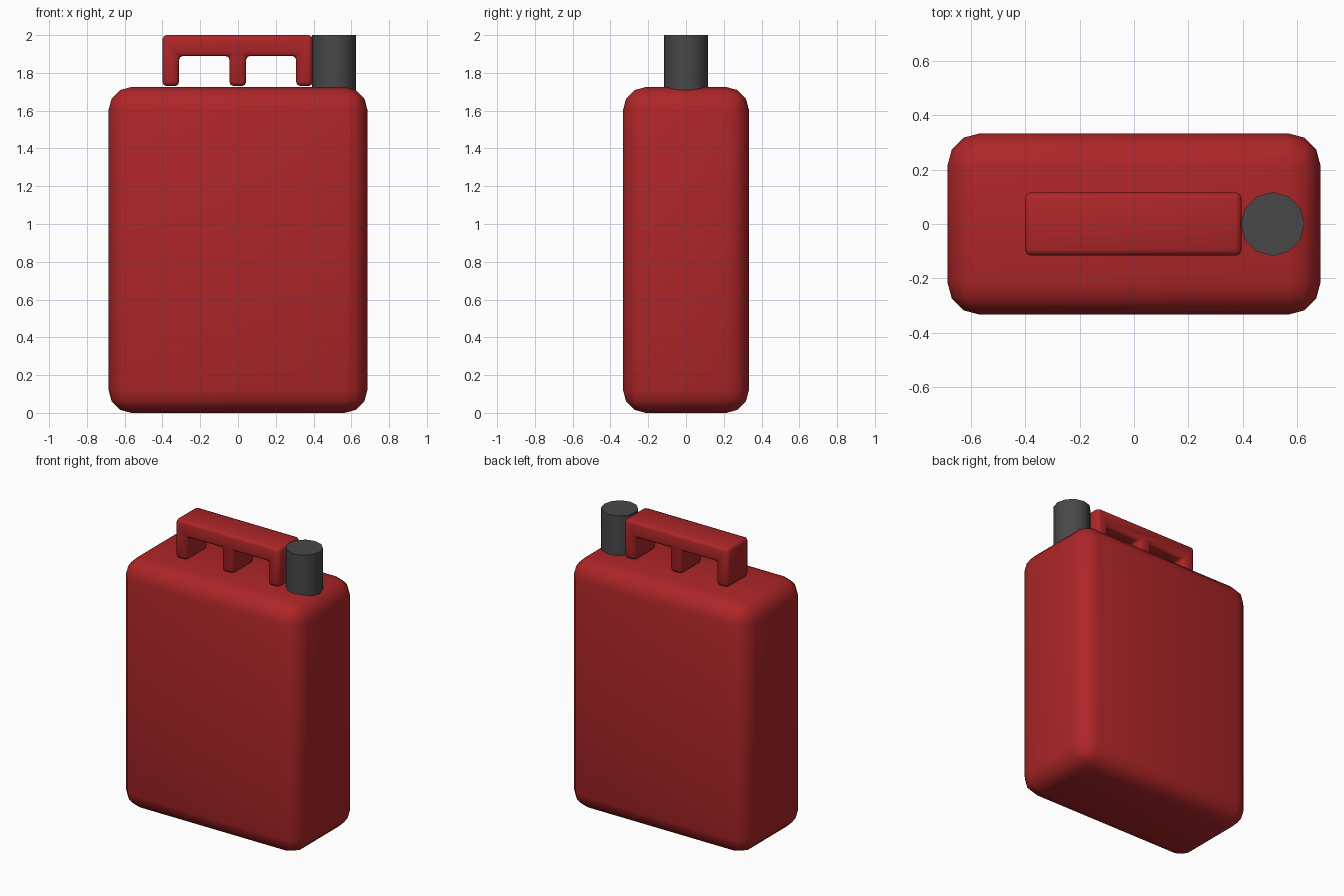
import bpy
import bmesh
import math

cube = bpy.data.objects.get("Cube")
if cube:
    bpy.data.objects.remove(cube, do_unlink=True)


def material(name, rgb):
    mat = bpy.data.materials.new(name)
    mat.use_nodes = True
    mat.diffuse_color = (*rgb, 1)
    mat.node_tree.nodes["Principled BSDF"].inputs["Base Color"].default_value = (*rgb, 1)
    return mat


RED = material("red plastic", (0.42, 0.019, 0.021))
GREY = material("dark grey plastic", (0.065, 0.065, 0.065))


def finish(obj, name, mat, angle, bevel=0, segments=3):
    obj.name = obj.data.name = name
    obj.data.materials.append(mat)
    bpy.ops.object.select_all(action="DESELECT")
    obj.select_set(True)
    bpy.context.view_layer.objects.active = obj
    if bevel:
        mod = obj.modifiers.new("rounded edges", "BEVEL")
        mod.width = bevel
        mod.segments = segments
        mod.limit_method = "ANGLE"
        bpy.ops.object.modifier_apply(modifier=mod.name)
    bpy.ops.object.shade_smooth_by_angle(angle=math.radians(angle))


# Rounded can body
bpy.ops.mesh.primitive_cube_add(size=1, location=(0, 0, 0.8625))
body = bpy.context.object
body.scale = (1.37, 0.666, 1.725)
bpy.ops.object.transform_apply(location=False, rotation=False, scale=True)
finish(body, "can_body", RED, 60, bevel=0.12)

# Three-legged handle: comb-shaped profile extruded through its depth
foot, under, top = 1.73, 1.89, 2.0
profile = [(-0.4, top), (-0.4, foot), (-0.312, foot), (-0.312, under),
           (-0.045, under), (-0.045, foot), (0.043, foot), (0.043, under),
           (0.308, under), (0.308, foot), (0.395, foot), (0.395, top)]
bm = bmesh.new()
face = bm.faces.new([bm.verts.new((x, -0.116, z)) for x, z in profile])
result = bmesh.ops.extrude_face_region(bm, geom=[face])
moved = [v for v in result["geom"] if isinstance(v, bmesh.types.BMVert)]
bmesh.ops.translate(bm, verts=moved, vec=(0, 0.232, 0))
bmesh.ops.recalc_face_normals(bm, faces=bm.faces)
mesh = bpy.data.meshes.new("handle")
bm.to_mesh(mesh)
bm.free()
handle = bpy.data.objects.new("handle", mesh)
bpy.context.collection.objects.link(handle)
finish(handle, "handle", RED, 50, bevel=0.022, segments=2)

# Filler cap, sunk slightly into the rounded shoulder
bpy.ops.mesh.primitive_cylinder_add(vertices=12, radius=0.117, depth=0.36,
                                    location=(0.509, 0, 1.82))
finish(bpy.context.object, "filler_cap", GREY, 40)
